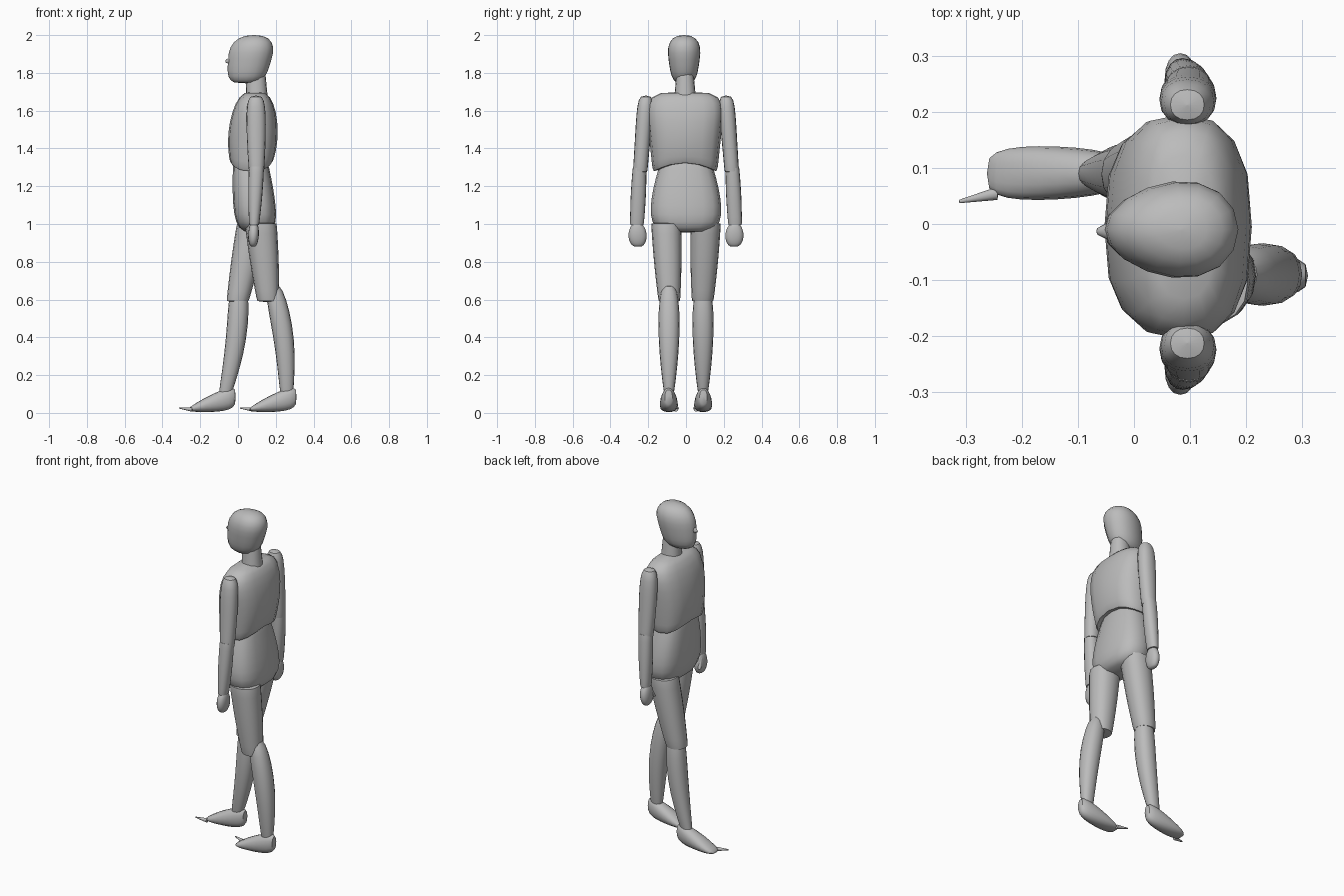
import bpy
import math
from mathutils import Vector

cube = bpy.data.objects.get("Cube")
if cube:
    bpy.data.objects.remove(cube, do_unlink=True)

grey = bpy.data.materials.new("plain grey")
grey.use_nodes = True
COLOUR = (0.5, 0.5, 0.5, 1)
grey.diffuse_color = COLOUR
grey.node_tree.nodes["Principled BSDF"].inputs["Base Color"].default_value = COLOUR

SIDES, RINGS = 16, 12
FLAT, ROUND = 20, 4


def signed_power(value, power):
    return math.copysign(abs(value) ** power, value)


def body_part(name, start, end, size_start, size_end, bulge=(0, 0), bow=0,
              caps=(FLAT, FLAT), square=0.9, pinch=0, arch=0, along="z"):
    """Tapered solid between two points.

    Sizes are half depth (x, or z for parts lying along x) and half width (y).
    caps set how blunt each end is; bow bends the middle towards the back;
    pinch narrows the front; arch lifts the middle of the base.
    """
    start, end = Vector(start), Vector(end)
    size_start, size_end = Vector(size_start), Vector(size_end)
    verts, faces = [], []
    for ring in range(RINGS + 1):
        t = (1 - math.cos(math.pi * ring / RINGS)) / 2
        swell = math.sin(math.pi * t)
        centre = start.lerp(end, t) + Vector((bow * swell, 0, 0))
        size = size_start.lerp(size_end, t) + Vector(bulge) * swell
        blunt = caps[0] if t < 0.5 else caps[1]
        closing = max(1 - abs(2 * t - 1) ** blunt, 0) ** (1 / blunt)
        size *= max(closing, 0.02)
        for k in range(SIDES):
            angle = 2 * math.pi * k / SIDES
            u = signed_power(math.cos(angle), square)
            v = signed_power(math.sin(angle), square) * (1 + pinch * u)
            depth, width = u * size.x, v * size.y
            if along == "x":
                offset = Vector((0, width, depth))
            else:
                lift = arch * (1 - (width / size_start.y) ** 2) * (1 - t) ** 4
                offset = Vector((depth, width, lift))
            verts.append(centre + offset)
    for ring in range(RINGS):
        low, high = ring * SIDES, (ring + 1) * SIDES
        for k in range(SIDES):
            n = (k + 1) % SIDES
            faces.append((low + k, low + n, high + n, high + k))
    top = RINGS * SIDES
    faces.append(tuple(reversed(range(SIDES))))
    faces.append(tuple(range(top, top + SIDES)))

    mesh = bpy.data.meshes.new(name)
    mesh.from_pydata(verts, [], faces)
    mesh.materials.append(grey)
    obj = bpy.data.objects.new(name, mesh)
    bpy.context.collection.objects.link(obj)
    bpy.ops.object.select_all(action="DESELECT")
    obj.select_set(True)
    bpy.context.view_layer.objects.active = obj
    bpy.ops.object.mode_set(mode="EDIT")
    bpy.ops.mesh.select_all(action="SELECT")
    bpy.ops.mesh.normals_make_consistent(inside=False)
    bpy.ops.object.mode_set(mode="OBJECT")
    bpy.ops.object.shade_smooth_by_angle(angle=math.radians(40))


# Head, nose and neck
body_part("head", (0.04, -0.01, 1.745), (0.085, -0.01, 2), (0.1, 0.065), (0.13, 0.1),
          caps=(ROUND, 2.4), square=1, pinch=0.15)
body_part("nose", (0, -0.013, 1.88), (-0.067, -0.013, 1.86), (0.05, 0.04), (0.005, 0.005),
          along="x")
body_part("neck", (0.1, -0.005, 1.64), (0.095, -0.005, 1.8), (0.06, 0.06), (0.05, 0.045))

# Torso: the chest overlaps the pelvis with an arched lower edge
body_part("chest", (0.07, -0.005, 1.27), (0.09, -0.005, 1.7), (0.11, 0.17), (0.09, 0.215),
          bulge=(0.03, 0), caps=(FLAT, ROUND), square=0.75, arch=0.05)
body_part("pelvis", (0.1, 0, 0.955), (0.065, 0, 1.34), (0.11, 0.19), (0.09, 0.13),
          bulge=(0.01, 0.02), caps=(ROUND, FLAT), square=0.75)

# Arms and hands
for label, side in (("left", -1), ("right", 1)):
    body_part(label + "_upper_arm", (0.098, side * 0.243, 1.27), (0.095, side * 0.212, 1.68),
              (0.04, 0.038), (0.05, 0.045), bulge=(0.005, 0), caps=(FLAT, ROUND))
    body_part(label + "_forearm", (0.085, side * 0.26, 0.99), (0.098, side * 0.245, 1.31),
              (0.026, 0.036), (0.04, 0.036), bulge=(0.004, 0.004))
    body_part(label + "_hand", (0.08, side * 0.255, 0.88), (0.085, side * 0.258, 1.01),
              (0.02, 0.035), (0.02, 0.025), bulge=(0.008, 0.018), caps=(ROUND, ROUND))
    body_part(label + "_thumb", (0.06, side * 0.215, 0.92), (0.075, side * 0.245, 0.98),
              (0.008, 0.008), (0.015, 0.015))

# Legs in mid-stride: hip, knee, shin top, ankle and heel placed front to back
STRIDE = (
    ("left", -1, 0.12, 0.16, 0.185, 0.258, 0.31),
    ("right", 1, 0.08, -0.003, 0.005, -0.068, -0.012),
)
for label, side, hip, knee, shin, ankle, heel in STRIDE:
    body_part(label + "_thigh", (knee, side * 0.088, 0.585), (hip, side * 0.105, 1.01),
              (0.058, 0.057), (0.085, 0.08), bulge=(0.004, 0.004))
    body_part(label + "_shin", (ankle, side * 0.09, 0.1), (shin, side * 0.09, 0.68),
              (0.034, 0.026), (0.053, 0.05), bulge=(0.01, 0.016), bow=0.02,
              caps=(FLAT, ROUND))
    # Foot and pointed toe lie along the walking direction
    body_part(label + "_foot", (heel, side * 0.092, 0.085), (heel - 0.25, side * 0.09, 0.018),
              (0.065, 0.033), (0.012, 0.045), bulge=(0.008, 0.008),
              caps=(ROUND, ROUND), along="x")
    body_part(label + "_toe", (heel - 0.23, side * 0.055, 0.018),
              (heel - 0.3, side * 0.04, 0.026), (0.012, 0.012), (0.003, 0.003), along="x")
